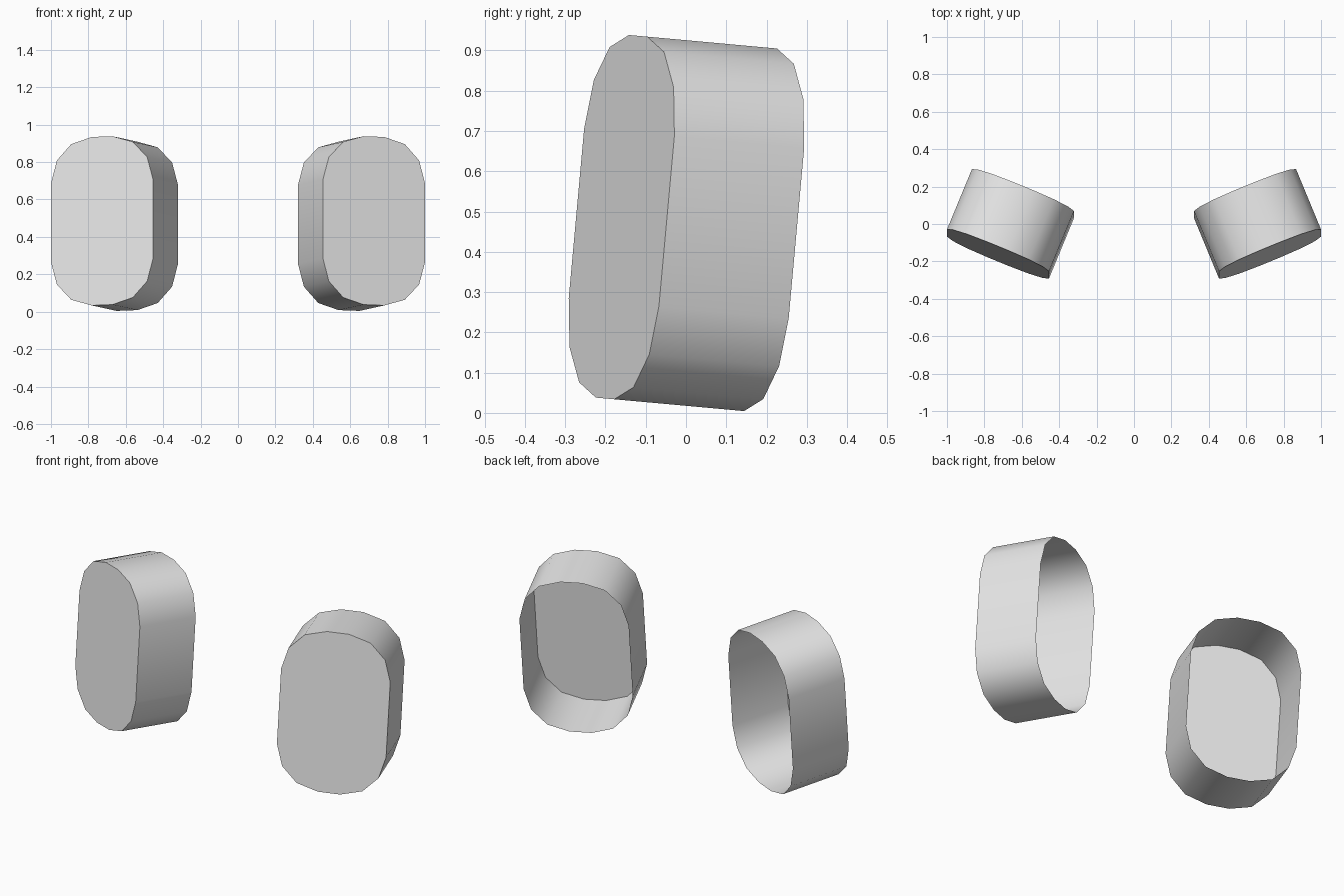
import bpy, bmesh, math
from mathutils import Matrix

cube = bpy.data.objects.get("Cube")
if cube:
    bpy.data.objects.remove(cube)

grey = bpy.data.materials.new("light_grey")
grey.use_nodes = True
grey.diffuse_color = (0.8, 0.8, 0.8, 1)
grey.node_tree.nodes["Principled BSDF"].inputs["Base Color"].default_value = (0.8, 0.8, 0.8, 1)

DEPTH = 0.35
YAW, PITCH = math.radians(22.4), math.radians(-5.2)

# One quarter of the rounded outline, mirrored into a full loop
quarter = [(0.295, 0.212), (0.261, 0.333), (0.178, 0.418), (0.06, 0.452)]
half = quarter + [(-x, z) for x, z in reversed(quarter)]
outline = half + [(-x, -z) for x, z in half]


def make_cup(name, side):
    """Rounded shell with a closed front and an open back, turned outward."""
    bm = bmesh.new()
    front = [bm.verts.new((x, 0, z)) for x, z in outline]
    back = [bm.verts.new((x, DEPTH, z)) for x, z in outline]
    bm.faces.new(front)
    for i in range(len(outline)):
        j = (i + 1) % len(outline)
        bm.faces.new((front[j], front[i], back[i], back[j]))
    # Face the front cap forward and the wall outward
    bm.normal_update()
    for f in bm.faces:
        centre = f.calc_center_median()
        outward = -f.normal.y if len(f.verts) > 4 else f.normal.x * centre.x + f.normal.z * centre.z
        if outward < 0:
            f.normal_flip()
    mesh = bpy.data.meshes.new(name)
    bm.to_mesh(mesh)
    bm.free()
    mesh.materials.append(grey)
    obj = bpy.data.objects.new(name, mesh)
    bpy.context.collection.objects.link(obj)
    obj.matrix_world = (Matrix.Translation((side * 0.727, -0.16, 0.486))
                        @ Matrix.Rotation(PITCH, 4, 'X')
                        @ Matrix.Rotation(side * YAW, 4, 'Z'))
    return obj


cups = [make_cup("left_cup", 1), make_cup("right_cup", -1)]

# Smooth walls, sharp front rim
bpy.ops.object.select_all(action='DESELECT')
for cup in cups:
    cup.select_set(True)
bpy.context.view_layer.objects.active = cups[0]
bpy.ops.object.shade_smooth_by_angle(angle=math.radians(45))
